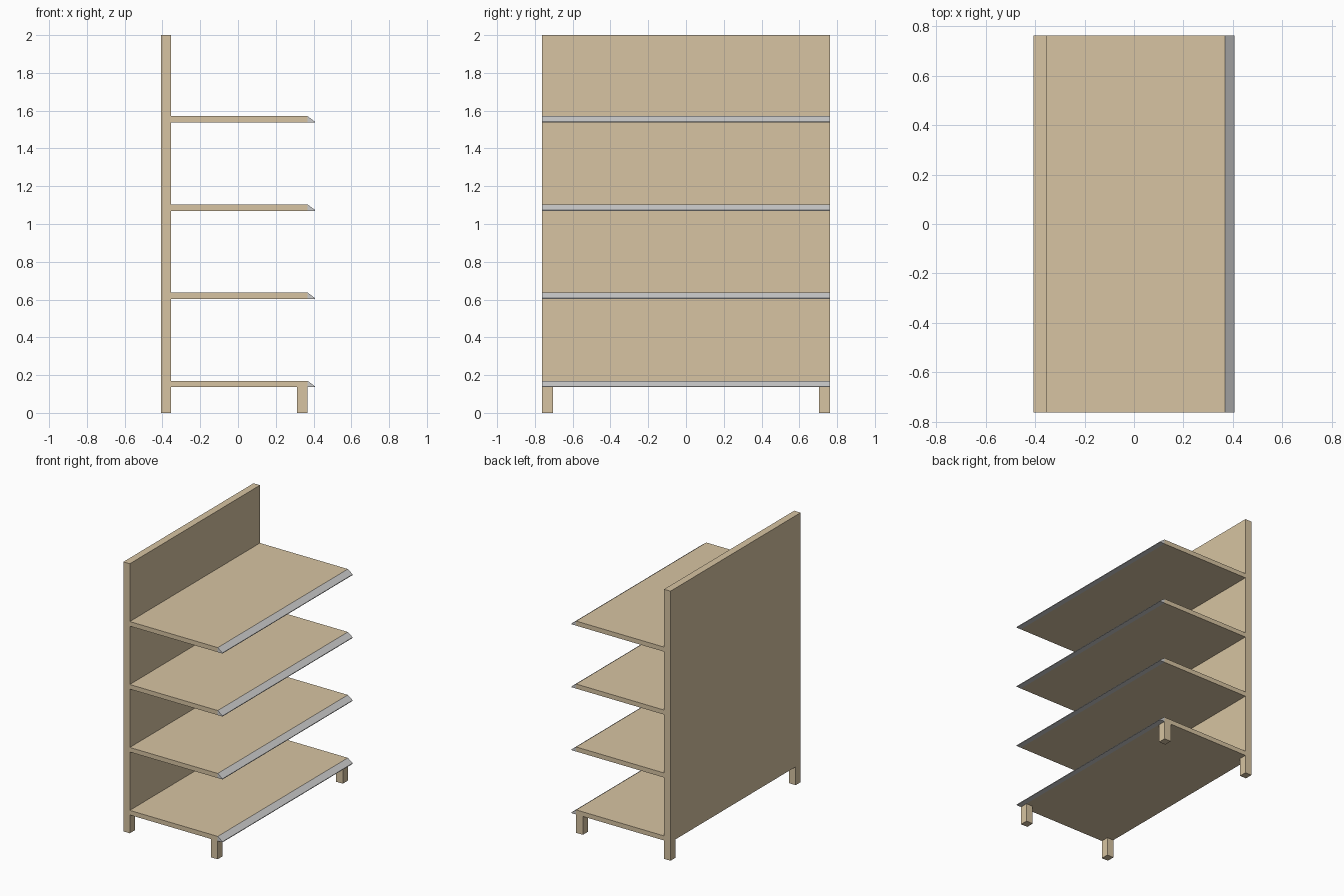
import bpy

if "Cube" in bpy.data.objects:
    bpy.data.objects.remove(bpy.data.objects["Cube"])

HALF_Y = 0.763
BACK_X, PANEL_X = -0.407, -0.354
SHELF_END, RAIL_END = 0.368, 0.407
LEG_TOP, SHELF_T, LEG_W = 0.136, 0.034, 0.058
SHELF_STEP = 0.467

wood = bpy.data.materials.new("light_wood")
wood.diffuse_color = (0.68, 0.55, 0.36, 1)
wood.use_nodes = True
wood.node_tree.nodes["Principled BSDF"].inputs["Base Color"].default_value = wood.diffuse_color


def extrude_y(name, profile, y0, y1, mat=None):
    """Extrude an x-z profile (clockwise seen from the front reversed) along y."""
    n = len(profile)
    verts = [(x, y, z) for y in (y0, y1) for x, z in profile]
    faces = [tuple(range(n)), tuple(range(2 * n - 1, n - 1, -1))]
    faces += [(i, i + n, (i + 1) % n + n, (i + 1) % n) for i in range(n)]
    mesh = bpy.data.meshes.new(name)
    mesh.from_pydata(verts, [], faces)
    obj = bpy.data.objects.new(name, mesh)
    bpy.context.collection.objects.link(obj)
    if mat:
        mesh.materials.append(mat)
    return obj


def box(name, x0, x1, y0, y1, z0, z1):
    return extrude_y(name, [(x0, z0), (x1, z0), (x1, z1), (x0, z1)], y0, y1, wood)


# Back panel
box("back_panel", BACK_X, PANEL_X, -HALF_Y, HALF_Y, LEG_TOP, 2.0)

# Shelves with a sloped grey label rail along the front edge
for i in range(4):
    z = LEG_TOP + i * SHELF_STEP
    box(f"shelf_{i + 1}", PANEL_X, SHELF_END, -HALF_Y, HALF_Y, z, z + SHELF_T)
    extrude_y(f"label_rail_{i + 1}",
              [(SHELF_END, z), (RAIL_END, z), (RAIL_END, z + 0.005),
               (SHELF_END, z + SHELF_T)], -HALF_Y, HALF_Y)

# Four corner legs
for row, x0, x1 in (("rear", BACK_X, PANEL_X), ("front", 0.312, 0.367)):
    for side, y0 in (("near", -HALF_Y), ("far", HALF_Y - LEG_W)):
        box(f"{row}_leg_{side}", x0, x1, y0, y0 + LEG_W, 0, LEG_TOP)
